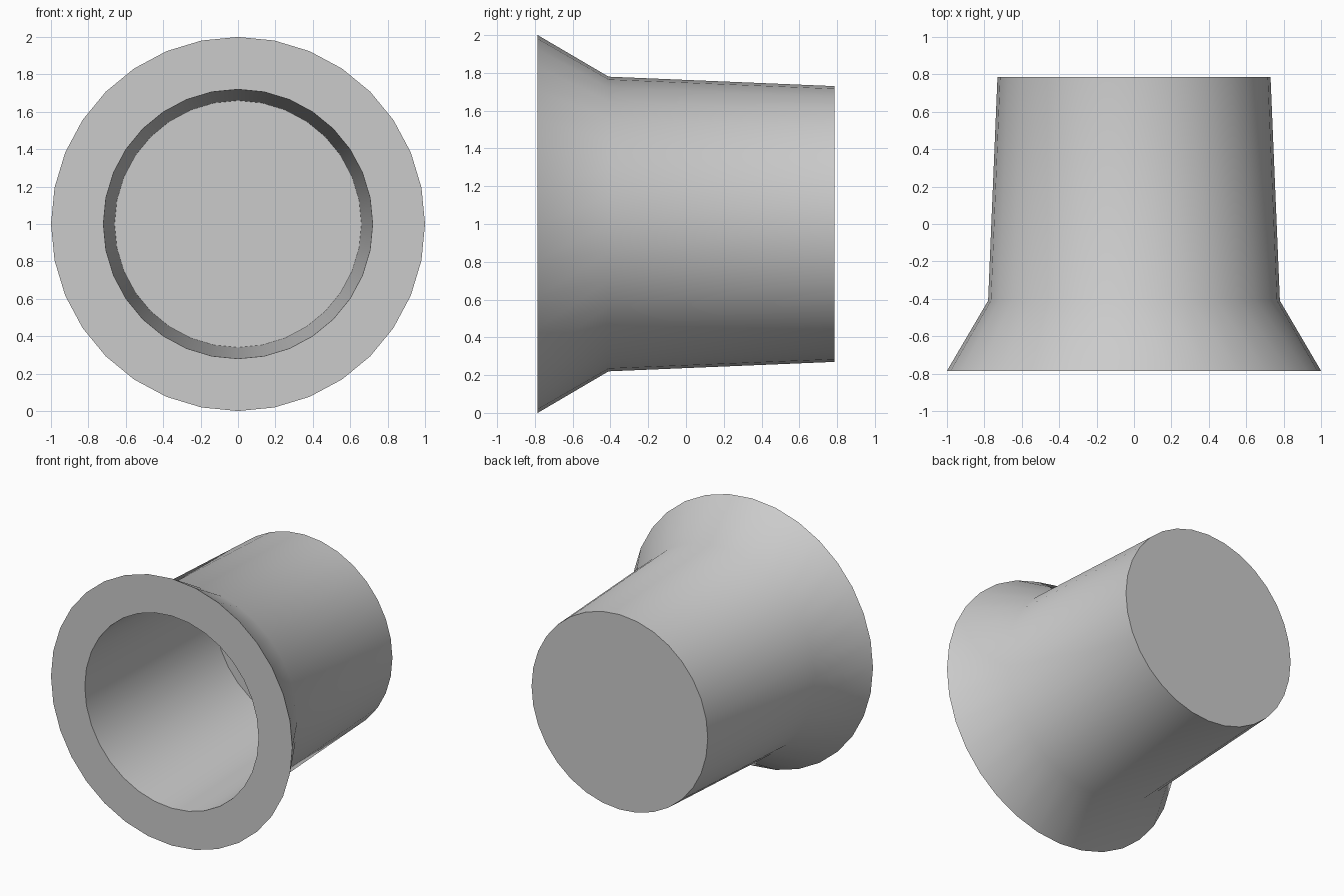
import bpy
import math
import bmesh

cube = bpy.data.objects.get("Cube")
if cube:
    bpy.data.objects.remove(cube, do_unlink=True)

SEGMENTS = 32
CENTRE_Z = 1.0

# Plain grey material
grey = bpy.data.materials.new("grey")
grey.use_nodes = True
colour = (0.6, 0.6, 0.6, 1.0)
grey.diffuse_color = colour
grey.node_tree.nodes["Principled BSDF"].inputs["Base Color"].default_value = colour

# Half section as (radius, y): closed back, tapered body, flared rim, bore, bore floor
profile = [(0.73, 0.785), (0.78, -0.41), (1.0, -0.785),
           (0.72, -0.785), (0.66, 0.67)]

bm = bmesh.new()
rings = []
for radius, y in profile:
    ring = []
    for i in range(SEGMENTS):
        a = math.tau * i / SEGMENTS
        ring.append(bm.verts.new((radius * math.sin(a), y, CENTRE_Z + radius * math.cos(a))))
    rings.append(ring)

for a, b in zip(rings, rings[1:]):
    for i in range(SEGMENTS):
        j = (i + 1) % SEGMENTS
        bm.faces.new((a[i], a[j], b[j], b[i]))
bm.faces.new(rings[0])
bm.faces.new(rings[-1])
bmesh.ops.recalc_face_normals(bm, faces=bm.faces)

mesh = bpy.data.meshes.new("flared_cup")
bm.to_mesh(mesh)
bm.free()
mesh.materials.append(grey)

cup = bpy.data.objects.new("flared_cup", mesh)
bpy.context.collection.objects.link(cup)
bpy.context.view_layer.objects.active = cup
cup.select_set(True)
bpy.ops.object.shade_smooth_by_angle(angle=math.radians(35))
